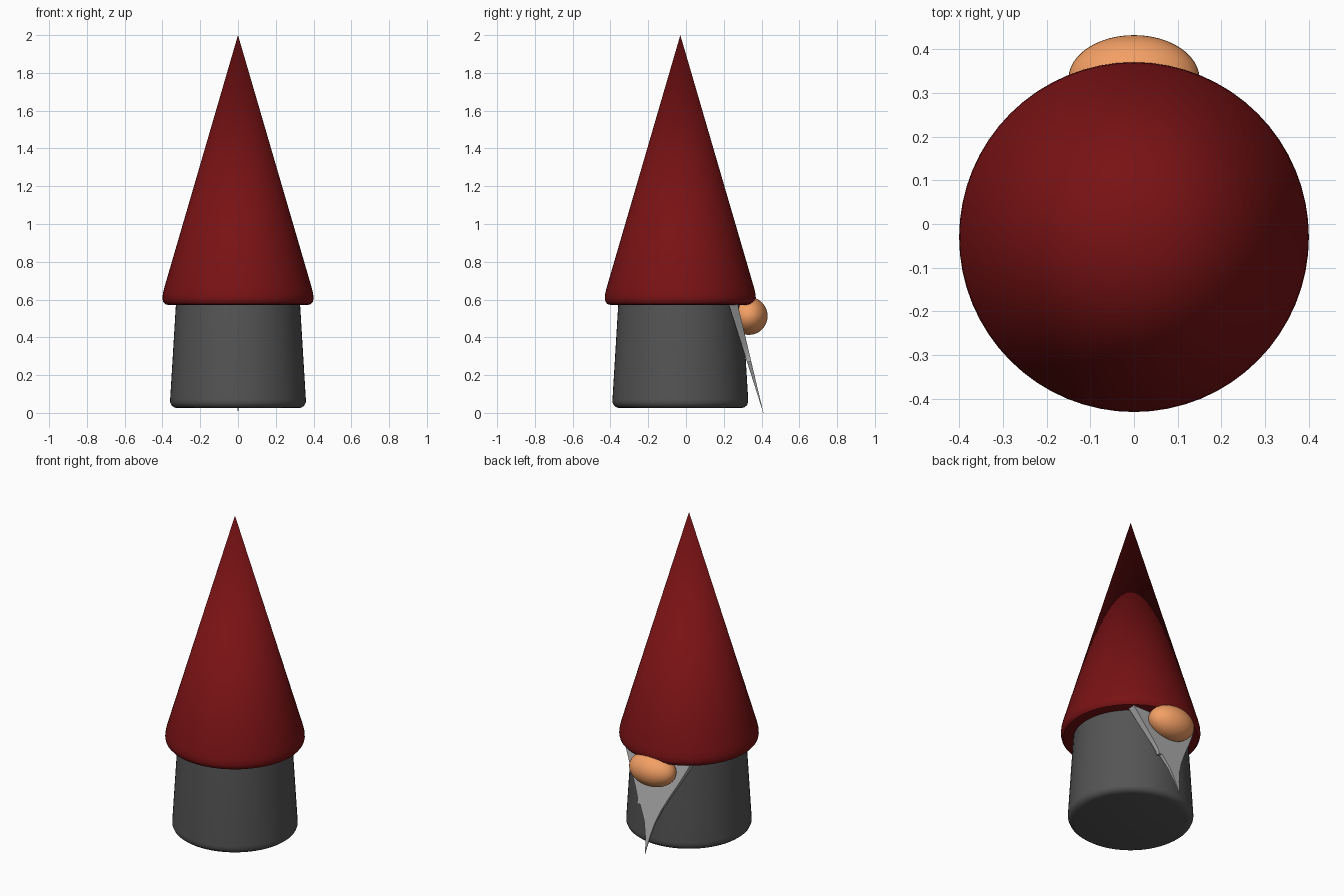
import bpy, bmesh, math

if "Cube" in bpy.data.objects:
    bpy.data.objects.remove(bpy.data.objects["Cube"])

CY = -0.03  # body and hat axis


def finish(name, bm, color, angle=30):
    bmesh.ops.recalc_face_normals(bm, faces=bm.faces)
    me = bpy.data.meshes.new(name)
    bm.to_mesh(me)
    bm.free()
    ob = bpy.data.objects.new(name, me)
    bpy.context.collection.objects.link(ob)
    mat = bpy.data.materials.new(name + "_colour")
    mat.diffuse_color = (*color, 1)
    mat.use_nodes = True
    mat.node_tree.nodes["Principled BSDF"].inputs["Base Color"].default_value = mat.diffuse_color
    me.materials.append(mat)
    bpy.ops.object.select_all(action='DESELECT')
    ob.select_set(True)
    bpy.context.view_layer.objects.active = ob
    bpy.ops.object.shade_smooth_by_angle(angle=math.radians(angle))
    return ob


def lathe(name, profile, color, segments=64):
    bm = bmesh.new()
    verts = [bm.verts.new((r, CY, z)) for r, z in profile]
    edges = [bm.edges.new(pair) for pair in zip(verts, verts[1:])]
    bmesh.ops.spin(bm, geom=verts + edges, cent=(0, CY, 0), axis=(0, 0, 1),
                   angle=math.tau, steps=segments, use_duplicate=False)
    bmesh.ops.remove_doubles(bm, verts=bm.verts, dist=1e-5)
    return finish(name, bm, color)


# Tapered body with a rounded foot
lathe("body", [(0, 0.025), (0.32, 0.025), (0.338, 0.029), (0.352, 0.04),
               (0.359, 0.056), (0.359, 0.075), (0.329, 0.57), (0.326, 0.62),
               (0, 0.62)], (0.09, 0.09, 0.09))

# Pointed hat with a rounded rim
lathe("hat", [(0, 0.572), (0.37, 0.572), (0.386, 0.576), (0.396, 0.588),
              (0.4, 0.605), (0.398, 0.63), (0.391, 0.66), (0, 2.0)],
      (0.19, 0.006, 0.007))

# Wide oval nose
bm = bmesh.new()
bmesh.ops.create_uvsphere(bm, u_segments=48, v_segments=24, radius=1)
bmesh.ops.scale(bm, vec=(0.15, 0.1, 0.1), verts=bm.verts)
bmesh.ops.translate(bm, vec=(0, 0.332, 0.513), verts=bm.verts)
finish("nose", bm, (0.9, 0.35, 0.13), 180)

# Leaning beard, thinning to its tip; one edge carries a small notch
left = [(-0.235, 0.61), (-0.205, 0.54), (-0.16, 0.45), (-0.11, 0.36),
        (-0.065, 0.27), (-0.035, 0.19), (-0.016, 0.11), (-0.006, 0.05)]
right = [(0.25, 0.61), (0.215, 0.54), (0.17, 0.45), (0.125, 0.36),
         (0.1, 0.3), (0.102, 0.27), (0.08, 0.275), (0.037, 0.19),
         (0.016, 0.11), (0.006, 0.05)]
outline = left + [(0, 0)] + right[::-1]
bm = bmesh.new()
front = [bm.verts.new((x, 0.41 - 0.237 * z, z)) for x, z in outline]
back = [bm.verts.new((x, 0.409 - 0.318 * z, z)) for x, z in outline]
bm.faces.new(front)
bm.faces.new(back[::-1])
for i in range(len(front)):
    j = (i + 1) % len(front)
    bm.faces.new((front[i], front[j], back[j], back[i]))
finish("beard", bm, (0.42, 0.42, 0.42))
